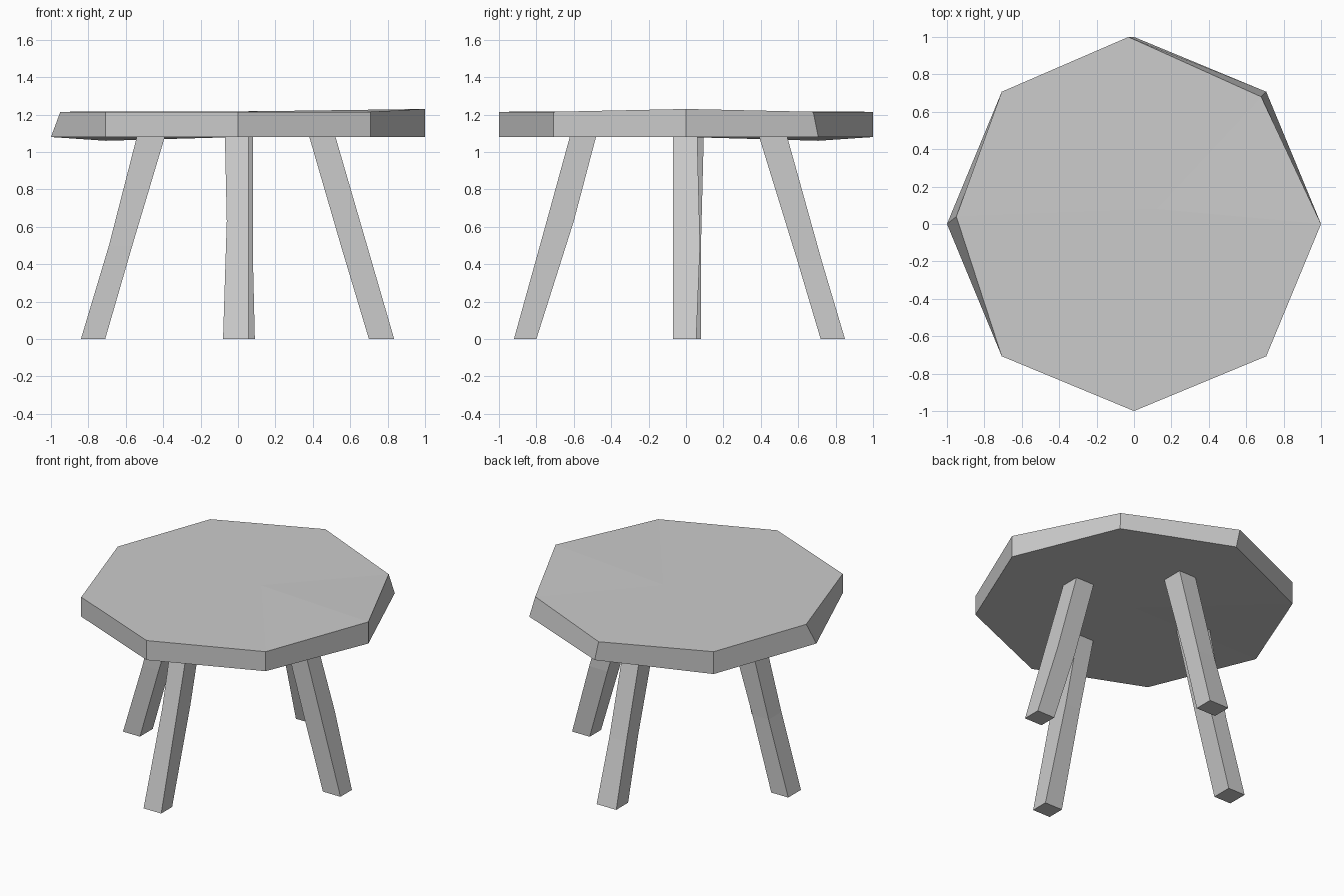
import bpy
import bmesh
from math import cos, sin, pi

if "Cube" in bpy.data.objects:
    bpy.data.objects.remove(bpy.data.objects["Cube"])


def finish(name, bm):
    bmesh.ops.recalc_face_normals(bm, faces=bm.faces)
    mesh = bpy.data.meshes.new(name)
    bm.to_mesh(mesh)
    bm.free()
    bpy.context.collection.objects.link(bpy.data.objects.new(name, mesh))


def bridge(bm, a, b):
    n = len(a)
    for i in range(n):
        bm.faces.new((a[i], a[(i + 1) % n], b[(i + 1) % n], b[i]))


# Tabletop: octagonal slab with a few hand-hewn corners
bm = bmesh.new()
top_moves = {0: (1, 0, 1.23), 1: (0.68, 0.68, 1.215), 2: (-0.03, 1, 1.215), 4: (-0.95, 0.04, 1.215)}
bottom, top = [], []
for i in range(8):
    x, y = cos(i * pi / 4), sin(i * pi / 4)
    bottom.append(bm.verts.new((x, y, 1.06 if i == 3 else 1.08)))
    top.append(bm.verts.new(top_moves.get(i, (x, y, 1.215))))
bridge(bm, bottom, top)
hub_top = bm.verts.new((0.12, 0.08, 1.218))
hub_bottom = bm.verts.new((0, 0, 1.08))
for i in range(8):
    j = (i + 1) % 8
    bm.faces.new((top[i], top[j], hub_top))
    bm.faces.new((bottom[j], bottom[i], hub_bottom))
finish("tabletop", bm)


# Splayed legs: each is three rectangles given as (x0, x1, y0, y1, z)
def leg(name, sections):
    bm = bmesh.new()
    rings = [[bm.verts.new(p) for p in ((x0, y0, z), (x1, y0, z), (x1, y1, z), (x0, y1, z))]
             for x0, x1, y0, y1, z in sections]
    for a, b in zip(rings, rings[1:]):
        bridge(bm, a, b)
    bm.faces.new(rings[0])
    bm.faces.new(rings[-1])
    finish(name, bm)


leg("front_leg", [(-0.08, 0.055, -0.92, -0.80, 0), (-0.06, 0.055, -0.745, -0.60, 0.63),
                  (-0.07, 0.055, -0.62, -0.48, 1.085)])
leg("back_leg", [(-0.06, 0.09, 0.72, 0.85, 0), (-0.05, 0.08, 0.595, 0.725, 0.42),
                 (-0.05, 0.08, 0.39, 0.54, 1.085)])
leg("left_leg", [(-0.84, -0.71, -0.06, 0.08, 0), (-0.69, -0.565, -0.06, 0.08, 0.5),
                 (-0.54, -0.39, -0.05, 0.095, 1.085)])
leg("right_leg", [(0.70, 0.835, -0.07, 0.055, 0), (0.55, 0.69, -0.07, 0.075, 0.5),
                  (0.38, 0.52, -0.07, 0.06, 1.085)])
